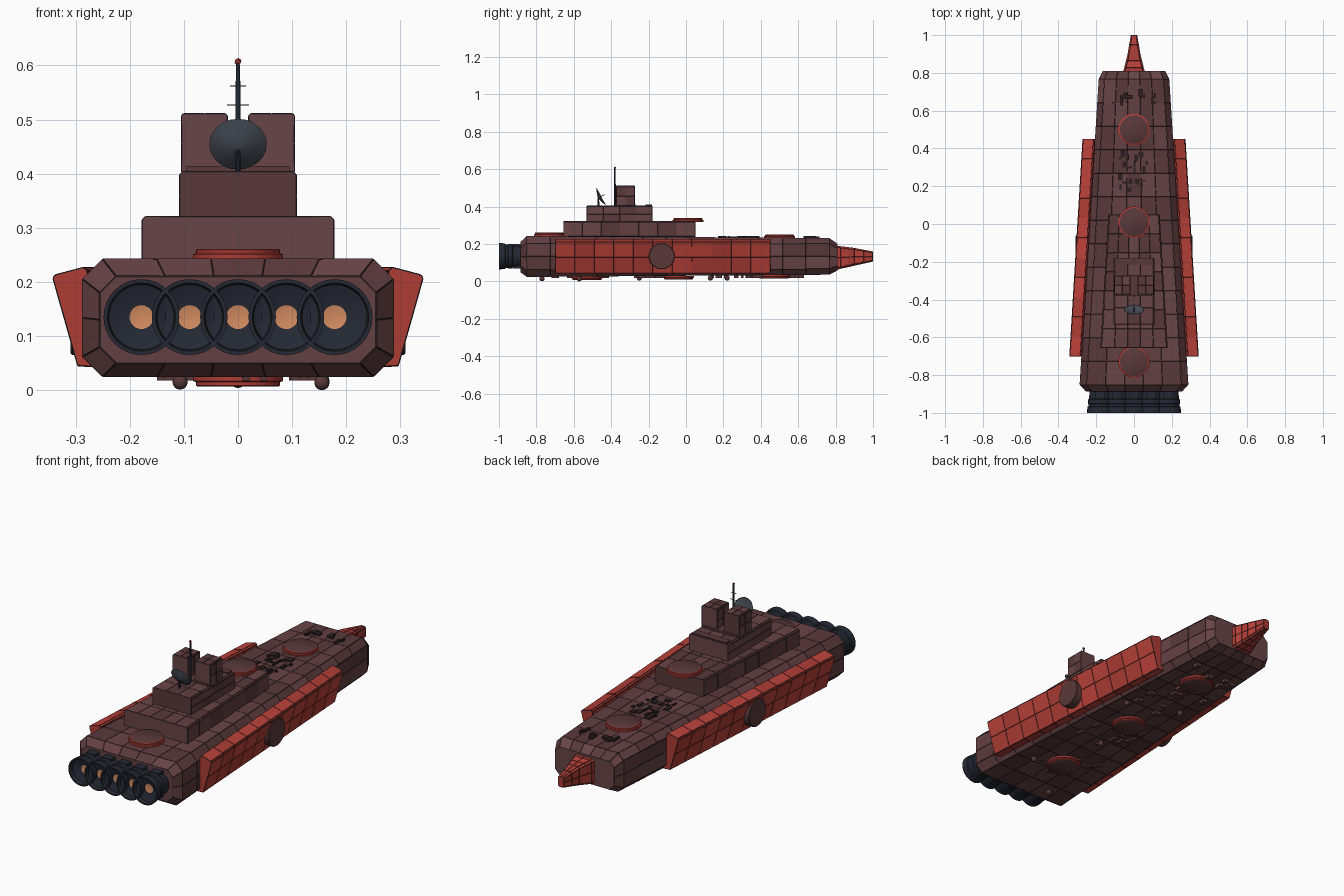
import bpy, bmesh, math, random
from mathutils import Matrix, Vector

if "Cube" in bpy.data.objects:
    bpy.data.objects.remove(bpy.data.objects["Cube"])

random.seed(4)


def mat(name, *c):
    m = bpy.data.materials.new(name)
    m.diffuse_color = (*c, 1)
    m.use_nodes = True
    m.node_tree.nodes["Principled BSDF"].inputs["Base Color"].default_value = m.diffuse_color
    return m


SEAM = mat("seam", 0.025, 0.014, 0.016)
HULL = [mat("hull_a", 0.125, 0.05, 0.055), mat("hull_b", 0.10, 0.04, 0.043), mat("hull_c", 0.14, 0.058, 0.063)]
RED = [mat("red_a", 0.50, 0.055, 0.042), mat("red_b", 0.42, 0.045, 0.035)]
NAVY = mat("engine_metal", 0.018, 0.022, 0.034)
GLOW = mat("engine_glow", 0.65, 0.26, 0.12)
DISH = mat("dish_metal", 0.06, 0.07, 0.09)


def finish(name, bm, mats, smooth=False):
    bmesh.ops.recalc_face_normals(bm, faces=bm.faces[:])
    me = bpy.data.meshes.new(name)
    bm.to_mesh(me)
    bm.free()
    for m in mats:
        me.materials.append(m)
    ob = bpy.data.objects.new(name, me)
    bpy.context.collection.objects.link(ob)
    if smooth:
        bpy.ops.object.select_all(action='DESELECT')
        ob.select_set(True)
        bpy.context.view_layer.objects.active = ob
        bpy.ops.object.shade_smooth_by_angle(angle=math.radians(35))
    return ob


def lerp(a, b, t):
    return [p + (q - p) * t for p, q in zip(a, b)]


def panel_loft(name, rings, spans, mats):
    """Skin the rings (one outline per station) and turn each face into a panel with dark seams."""
    rows = []
    for i, n in enumerate(spans):
        for k in range(n):
            t = k / n
            rows.append([lerp(p, q, t) for p, q in zip(rings[i], rings[i + 1])])
    rows.append(rings[-1])
    bm = bmesh.new()
    vs = [[bm.verts.new(p) for p in r] for r in rows]
    n = len(rows[0])
    for a, b in zip(vs, vs[1:]):
        for j in range(n):
            bm.faces.new((a[j], a[(j + 1) % n], b[(j + 1) % n], b[j]))
    bm.faces.new(vs[0])
    bm.faces.new(vs[-1])
    bmesh.ops.recalc_face_normals(bm, faces=bm.faces[:])
    for f in bm.faces:
        f.material_index = 1 + random.randrange(len(mats))
    rim = bmesh.ops.inset_individual(bm, faces=bm.faces[:], thickness=0.0016, depth=0.001)
    for f in rim['faces']:
        f.material_index = 0
    return finish(name, bm, [SEAM] + mats)


def ring(y, hw, zb, zt, ch, nx=1, nz=1, cx=0):
    """Chamfered rectangle in the xz plane, long edges divided."""
    c = [(hw, zb + ch), (hw, zt - ch), (hw - ch, zt), (ch - hw, zt),
         (-hw, zt - ch), (-hw, zb + ch), (ch - hw, zb), (hw - ch, zb)]
    pts = []
    for i in range(8):
        n = (nz, 1, nx, 1)[i % 4]
        pts += [lerp(c[i], c[(i + 1) % 8], k / n) for k in range(n)]
    return [(cx + x, y, z) for x, z in pts]


def block(name, stations, spans, mats, nx=1, nz=1, cx=0):
    return panel_loft(name, [ring(*s, nx, nz, cx) for s in stations], spans, mats)


def lathe(name, profile, loc, axis, mats, seg=32, idx=None, smooth=True):
    """Revolve (radius, height) points about the given axis."""
    bm = bmesh.new()
    rot = Vector((0, 0, 1)).rotation_difference(Vector(axis)).to_matrix().to_4x4()
    M = Matrix.Translation(loc) @ rot
    rows = []
    for r, h in profile:
        rows.append([bm.verts.new(M @ Vector((r * math.cos(a), r * math.sin(a), h)))
                     for a in (2 * math.pi * k / seg for k in range(seg))])
    for i, (a, b) in enumerate(zip(rows, rows[1:])):
        for j in range(seg):
            f = bm.faces.new((a[j], a[(j + 1) % seg], b[(j + 1) % seg], b[j]))
            f.material_index = idx[i] if idx else 0
    bm.faces.new(rows[0])
    bm.faces.new(rows[-1]).material_index = len(mats) - 1
    return finish(name, bm, mats, smooth)


def boxes(name, items, m):
    """Join several plain boxes: (centre, size)."""
    bm = bmesh.new()
    for c, s in items:
        bmesh.ops.create_cube(bm, size=1, matrix=Matrix.Translation(c) @ Matrix.Diagonal((*s, 1)))
    return finish(name, bm, [m])


# Main hull and prow
block("main_hull", [(-0.885, 0.255, 0.05, 0.21, 0.03), (-0.85, 0.287, 0.025, 0.242, 0.037),
                    (0.765, 0.186, 0.037, 0.231, 0.03), (0.81, 0.165, 0.06, 0.2, 0.025)],
      [1, 13, 1], HULL, nx=5, nz=2)
block("prow_ram", [(0.79, 0.06, 0.06, 0.192, 0.01), (0.9, 0.033, 0.085, 0.178, 0.008),
                   (0.999, 0.016, 0.107, 0.159, 0.006)], [3, 2], RED, nx=2, nz=2)

# Leaning side armour slabs, tapering with the hull
for s, side in ((1, "right"), (-1, "left")):
    prof = [(0.26, 0.043), (0.296, 0.045), (0.32, 0.129), (0.342, 0.207), (0.338, 0.213),
            (0.285, 0.227), (0.278, 0.22)]
    panel_loft(side + "_armour", [[(s * (x - d), y, z) for x, z in prof]
                                  for y, d in ((-0.7, 0), (0.45, 0.07))], [11], RED)
    lathe(side + "_side_turret", [(0.069, 0), (0.069, 0.066), (0.066, 0.069)],
          (s * 0.24, -0.13, 0.134), (s, 0, 0), [HULL[1]])

# Stepped superstructure with twin bridge towers
block("lower_deck", [(-0.655, 0.177, 0.235, 0.321, 0.006), (0.05, 0.135, 0.235, 0.321, 0.006)],
      [7], HULL, nx=5)
block("upper_deck", [(-0.53, 0.108, 0.315, 0.404, 0.006), (-0.18, 0.108, 0.315, 0.404, 0.006)],
      [4], HULL, nx=3, nz=2)
for s, side in ((1, "right"), (-1, "left")):
    block(side + "_tower", [(-0.372, 0.0425, 0.4, 0.511, 0.004), (-0.275, 0.0425, 0.4, 0.511, 0.004)],
          [2], HULL, nx=2, nz=2, cx=s * 0.062)
boxes("bridge_sill", [((0, -0.325, 0.408), (0.19, 0.11, 0.012)), ((0, -0.2, 0.406), (0.19, 0.035, 0.01))], HULL[1])

# Mast with cross bars and beacon
lathe("mast", [(0.005, 0), (0.004, 0.2)], (0, -0.38, 0.402), (0, 0, 1), [NAVY], 12)
boxes("mast_bars", [((0, -0.38, 0.562), (0.03, 0.002, 0.002)), ((0, -0.38, 0.527), (0.04, 0.002, 0.002))], NAVY)
bm = bmesh.new()
bmesh.ops.create_icosphere(bm, subdivisions=1, radius=0.007, matrix=Matrix.Translation((0, -0.38, 0.607)))
finish("mast_beacon", bm, [RED[0]])

# Dish antenna opening up and forward to the bow
axis = (0, 0.885, 0.466)
lathe("dish", [(0.003, -0.016), (0.03, -0.007), (0.053, 0.003), (0.052, 0.004), (0.03, -0.004), (0.003, -0.012)],
      (0, -0.457, 0.453), axis, [DISH], 24)
lathe("dish_feed", [(0.0018, -0.013), (0.0018, 0.025)], (0, -0.457, 0.453), axis, [NAVY], 8)
lathe("dish_post", [(0.005, 0), (0.004, 0.042)], (0, -0.468, 0.402), (0, 0, 1), [NAVY], 10)

# Disc turrets: red flange below a dark cap, on deck and keel
turret = [(0.083, 0), (0.083, 0.009), (0.078, 0.011), (0.078, 0.017), (0.075, 0.019)]
for y, z in ((0.5, 0.231), (0.01, 0.319), (-0.73, 0.242)):
    lathe("deck_turret", turret, (0, y, z), (0, 0, 1), [RED[1], HULL[1]], idx=[0, 0, 0, 0])
for y, z in ((-0.53, 0.026), (-0.04, 0.03), (0.47, 0.034)):
    lathe("keel_turret", turret, (0, y, z), (0, 0, -1), [RED[1], HULL[1]], idx=[0, 0, 0, 0])

# Row of five engines: ribbed outer bell, recessed cone, glowing core
bell = [(0.056, 0), (0.06, 0.045), (0.066, 0.05), (0.066, 0.07), (0.063, 0.073), (0.063, 0.085),
        (0.068, 0.088), (0.07, 0.108), (0.07, 0.12), (0.063, 0.12), (0.06, 0.10), (0.022, 0.085)]
for i in range(5):
    lathe("engine", bell, ((i - 2) * 0.0892, -0.88, 0.135), (0, -1, 0), [NAVY, GLOW])
boxes("engine_mount", [((x * 0.0892, -0.9, 0.135), (0.05, 0.05, 0.13)) for x in (-2, -1, 0, 1, 2)], NAVY)

# Small deck and keel fittings
items = []
for y0, y1, n in ((0.18, 0.38, 22), (0.64, 0.71, 9)):
    for _ in range(n):
        items.append(((random.uniform(-0.08, 0.08) if y0 < 0.5 else random.uniform(-0.1, 0.11),
                       random.uniform(y0, y1), 0.236),
                      (random.uniform(0.008, 0.03), random.uniform(0.008, 0.04), random.uniform(0.008, 0.016))))
boxes("deck_fittings", items, SEAM)
boxes("keel_fittings", [((random.uniform(-0.14, 0.14), random.uniform(-0.75, 0.65), 0.027),
                         (random.uniform(0.01, 0.04), random.uniform(0.01, 0.05), 0.018)) for _ in range(36)], HULL[1])

# Keel sensor domes
for x, y in ((-0.107, -0.77), (0, -0.25), (0.155, 0.13), (-0.107, 0.22), (0.155, -0.57)):
    bm = bmesh.new()
    bmesh.ops.create_uvsphere(bm, u_segments=16, v_segments=8, radius=0.014,
                              matrix=Matrix.Translation((x, y, 0.015 if y < -0.5 else 0.018)))
    if y == -0.57:
        bmesh.ops.translate(bm, verts=bm.verts[:], vec=(0, 0, -0.001))
    finish("keel_dome", bm, [HULL[1]], True)
